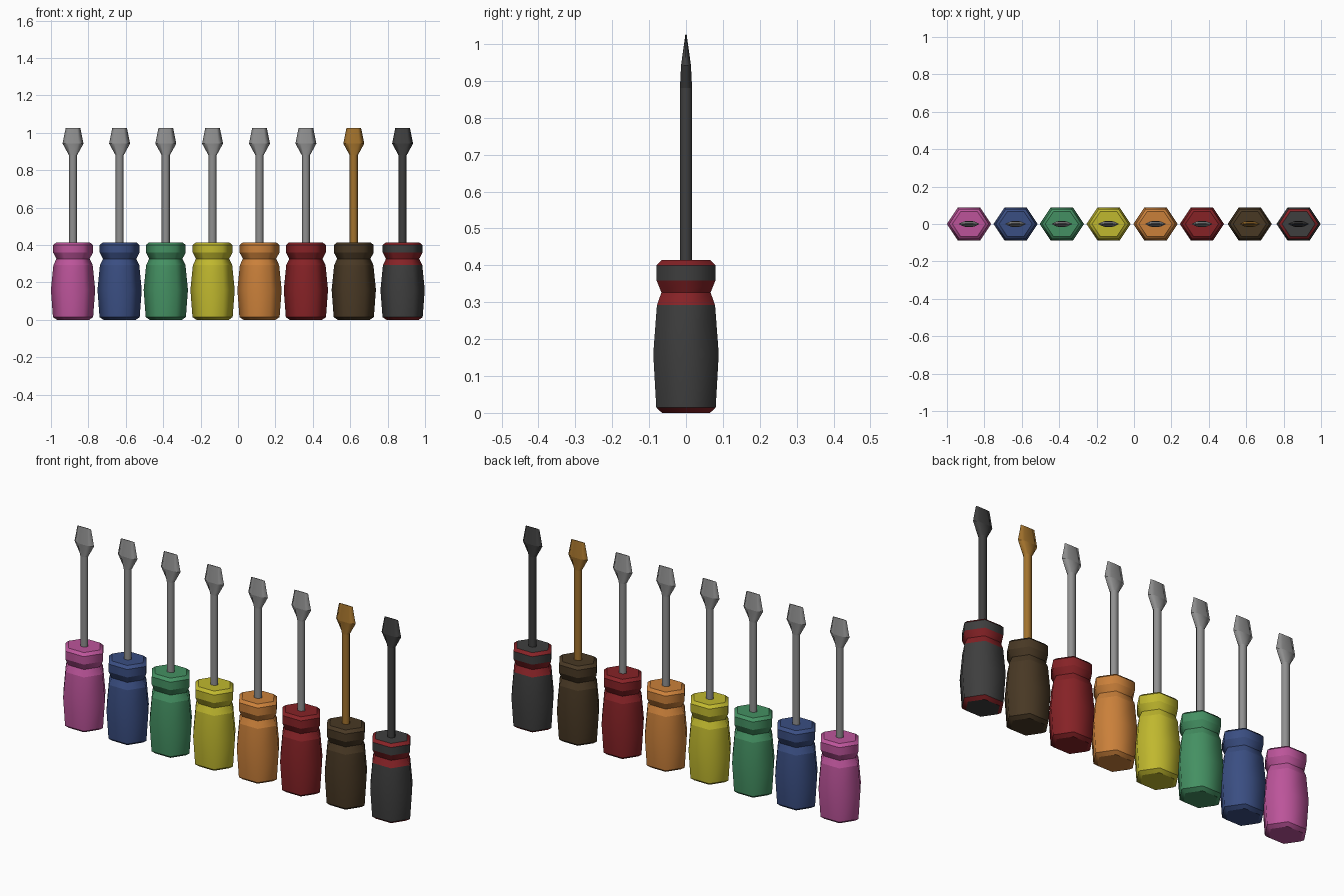
import bpy, bmesh, math

if "Cube" in bpy.data.objects:
    bpy.data.objects.remove(bpy.data.objects["Cube"])


def make_material(name, rgb):
    """Flat colour from 0-255 sRGB values."""
    def lin(c):
        c /= 255
        return c / 12.92 if c <= 0.04045 else ((c + 0.055) / 1.055) ** 2.4
    m = bpy.data.materials.new(name)
    m.diffuse_color = (*[lin(c) for c in rgb], 1)
    m.use_nodes = True
    m.node_tree.nodes["Principled BSDF"].inputs["Base Color"].default_value = m.diffuse_color
    return m


COLOURS = {
    "pink": (188, 84, 154), "blue": (58, 78, 130), "green": (68, 144, 98),
    "yellow": (192, 184, 46), "orange": (202, 128, 58), "red": (134, 34, 38),
    "brown": (72, 56, 36), "charcoal": (62, 62, 62),
    "steel": (144, 144, 144), "brass": (162, 114, 44),
}
MATS = {n: make_material(n, c) for n, c in COLOURS.items()}
HEX = [(math.cos(i * math.pi / 3), math.sin(i * math.pi / 3)) for i in range(6)]


def hex_loft(name, x, rings, mats, sharp=(), band_rule=None):
    """Loft six-sided rings (z, x radius, y radius); sharp lists creased rings."""
    bm = bmesh.new()
    loops = [[bm.verts.new((c * rx, s * ry, z)) for c, s in HEX]
             for z, rx, ry in rings]
    bm.faces.new(loops[0][::-1])
    bm.faces.new(loops[-1])
    for k in range(len(loops) - 1):
        a, b = loops[k], loops[k + 1]
        for i in range(6):
            j = (i + 1) % 6
            f = bm.faces.new((a[i], a[j], b[j], b[i]))
            if band_rule:
                f.material_index = band_rule(k)
    for f in bm.faces:
        f.smooth = True
    for k in sharp:
        for i in range(6):
            bm.edges.get((loops[k][i], loops[k][(i + 1) % 6])).smooth = False
    me = bpy.data.meshes.new(name)
    bm.to_mesh(me)
    bm.free()
    for m in mats:
        me.materials.append(MATS[m])
    ob = bpy.data.objects.new(name, me)
    ob.location.x = x
    bpy.context.collection.objects.link(ob)
    return ob


# Handle profile: (z, distance from the axis to a flat side)
PROFILE = [(0, 0.075), (0.014, 0.093), (0.16, 0.1025), (0.292, 0.091),
           (0.326, 0.077), (0.359, 0.092), (0.40, 0.092), (0.414, 0.077)]
HANDLE = [(z, a / math.cos(math.pi / 6), a) for z, a in PROFILE]

# Shaft, flared blade and thin tip
SHAFT = [(0.40, 0.022, 0.019), (0.88, 0.022, 0.019),
         (0.942, 0.056, 0.0155), (1.026, 0.039, 0.002)]

# Handle colour, shaft colour and position of each screwdriver
TOOLS = [("pink", "steel", -0.882), ("blue", "steel", -0.633),
         ("green", "steel", -0.386), ("yellow", "steel", -0.136),
         ("orange", "steel", 0.115), ("red", "steel", 0.363),
         ("brown", "brass", 0.619), ("charcoal", "charcoal", 0.880)]

for handle, shaft, x in TOOLS:
    trimmed = handle == "charcoal"
    # the dark handle has red bevels and a red groove
    hex_loft(handle + "_handle", x, HANDLE,
             [handle, "red"] if trimmed else [handle],
             sharp=(0, 1, 3, 4, 5, 6, 7),
             band_rule=(lambda k: int(k in (0, 3, 4, 6))) if trimmed else None)
    hex_loft(handle + "_shaft_and_blade", x, SHAFT, [shaft], sharp=(0, 1, 2, 3))
